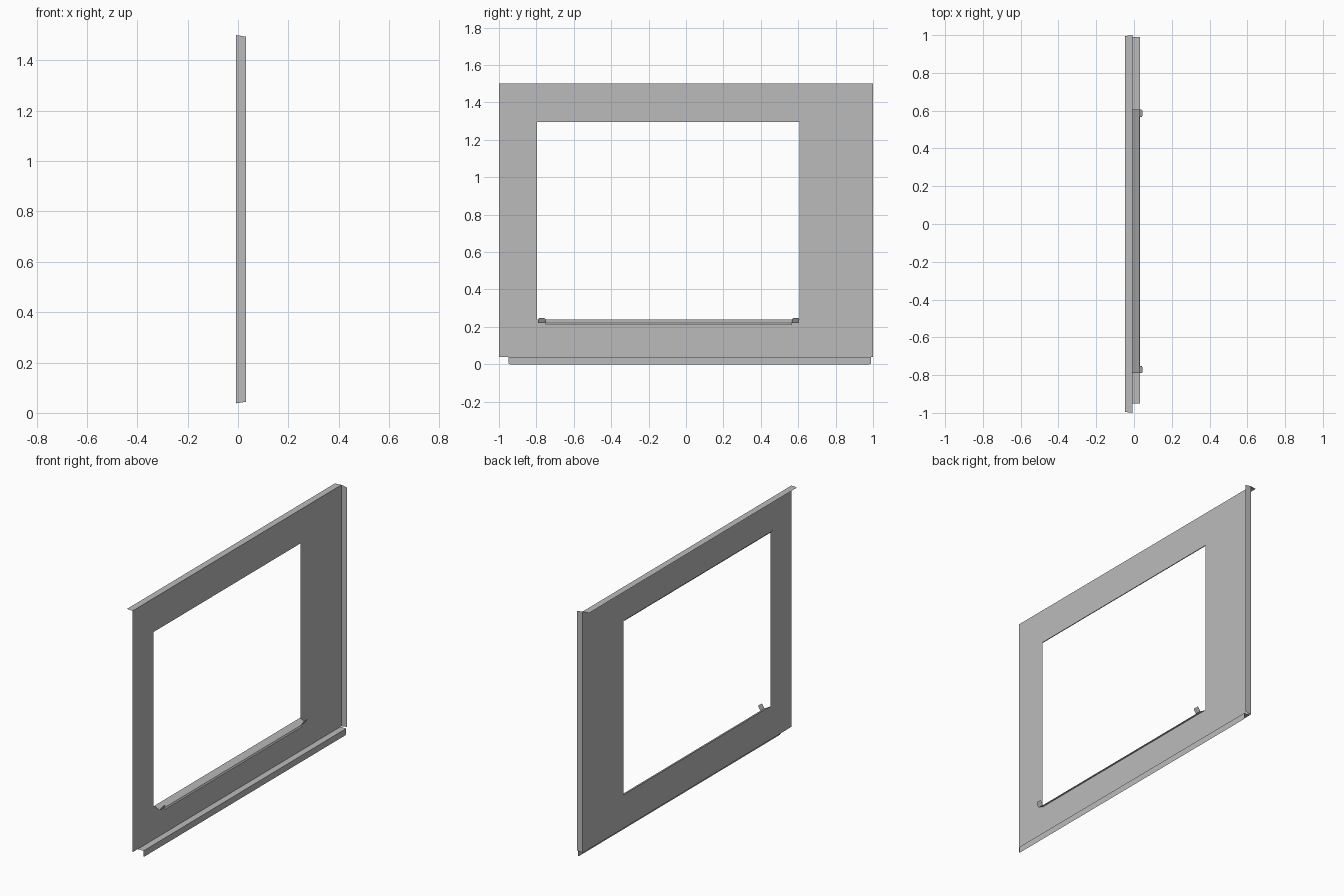
import bpy
import bmesh

cube = bpy.data.objects.get("Cube")
if cube:
    bpy.data.objects.remove(cube, do_unlink=True)

metal = bpy.data.materials.new("grey sheet metal")
metal.use_nodes = True
grey = (0.5, 0.5, 0.5, 1)
metal.diffuse_color = grey
metal.node_tree.nodes["Principled BSDF"].inputs["Base Color"].default_value = grey

FACE = -0.007                 # x of the main sheet
FOLD = 0.032                  # x reached by the side and bottom folds
BASE, TOP = 0.038, 1.5
WIN_Y = (-0.797, 0.607)
WIN_Z = (0.24, 1.295)


def finish(name, bm):
    mesh = bpy.data.meshes.new(name)
    bm.to_mesh(mesh)
    bm.free()
    mesh.materials.append(metal)
    obj = bpy.data.objects.new(name, mesh)
    bpy.context.collection.objects.link(obj)
    return obj


def strip(name, a, b, y0, y1, radius=0, y0_end=None, y1_end=None):
    """Flat strip along y from profile point a to b (x, z), with the corners at b rounded."""
    e0 = y0 if y0_end is None else y0_end
    e1 = y1 if y1_end is None else y1_end
    bm = bmesh.new()
    vs = [bm.verts.new(p) for p in ((a[0], y0, a[1]), (a[0], y1, a[1]),
                                    (b[0], e1, b[1]), (b[0], e0, b[1]))]
    bm.faces.new(vs)
    if radius:
        bmesh.ops.bevel(bm, geom=vs[2:], offset=radius, segments=4,
                        profile=0.5, affect='VERTICES')
    return finish(name, bm)


# Main sheet with the window opening
bm = bmesh.new()
ys = (-1, *WIN_Y, 1)
zs = (BASE, *WIN_Z, TOP)
grid = [[bm.verts.new((FACE, y, z)) for z in zs] for y in ys]
for i in range(3):
    for j in range(3):
        if (i, j) != (1, 1):
            bm.faces.new((grid[i][j], grid[i + 1][j], grid[i + 1][j + 1], grid[i][j + 1]))
finish("window_panel", bm)

# Outer folds
strip("top_flange", (FACE, TOP), (-0.047, TOP), -1, 1, y0_end=-0.995, y1_end=0.995)
strip("bottom_flange", (FACE, BASE), (FOLD, BASE), -0.95, 0.99)
strip("bottom_lip", (FOLD, BASE), (FOLD, 0), -0.95, 0.99, radius=0.01)

# Upright fold at the rear edge, with slightly tapered ends
bm = bmesh.new()
bm.faces.new([bm.verts.new(p) for p in ((FACE, 1, BASE), (FOLD, 1, BASE + 0.006),
                                        (FOLD, 1, TOP - 0.006), (FACE, 1, TOP))])
finish("side_flange", bm)

# Folded hem above the opening
strip("window_top_hem", (FACE, WIN_Z[1]), (-0.012, WIN_Z[1]), *WIN_Y)
strip("window_top_lip", (-0.012, WIN_Z[1]), (-0.025, 1.309), *WIN_Y)

# Sloping sill, drip lip and the upturned end tabs
sill_edge = (0.028, 0.22)
strip("window_sill", (FACE, WIN_Z[0]), sill_edge, -0.79, 0.605)
strip("sill_drip_lip", sill_edge, (0.033, 0.209), -0.75, 0.568, radius=0.005)
for side, y in (("front", -0.79), ("rear", 0.567)):
    strip(side + "_sill_tab", sill_edge, (0.044, 0.247), y, y + 0.038, radius=0.008)
